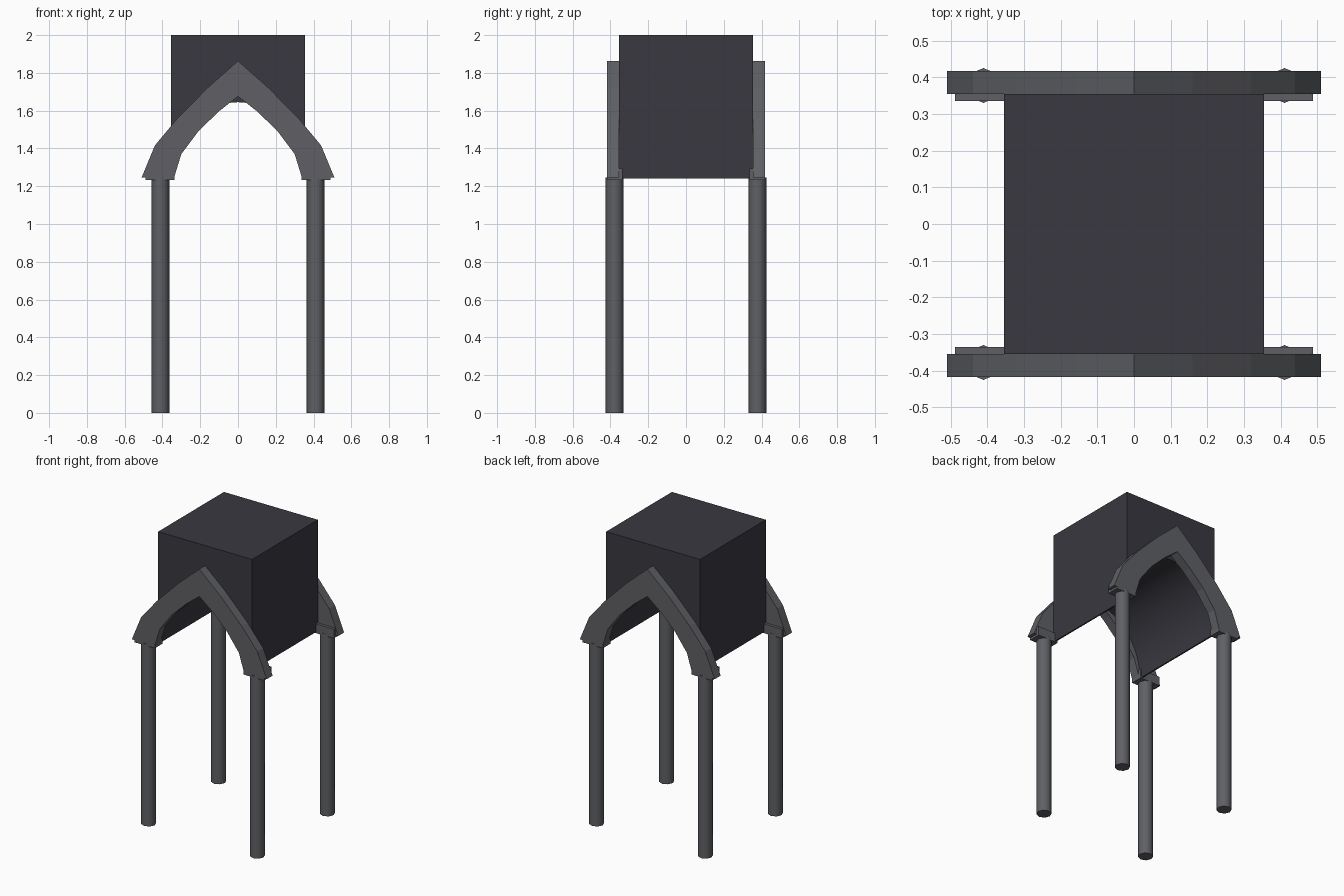
import bpy, bmesh
from math import sin, cos, pi, radians

if "Cube" in bpy.data.objects:
    bpy.data.objects.remove(bpy.data.objects["Cube"])


def material(name, rgb):
    m = bpy.data.materials.new(name)
    m.diffuse_color = (*rgb, 1)
    m.use_nodes = True
    m.node_tree.nodes["Principled BSDF"].inputs["Base Color"].default_value = m.diffuse_color
    return m


DARK = material("dark_slate", (0.042, 0.040, 0.052))
GREY = material("grey_stone", (0.115, 0.118, 0.130))


def finish(name, bm, mat, smooth=None):
    bmesh.ops.recalc_face_normals(bm, faces=bm.faces)
    me = bpy.data.meshes.new(name)
    bm.to_mesh(me)
    bm.free()
    me.materials.append(mat)
    ob = bpy.data.objects.new(name, me)
    bpy.context.collection.objects.link(ob)
    if smooth:
        bpy.ops.object.select_all(action='DESELECT')
        ob.select_set(True)
        bpy.context.view_layer.objects.active = ob
        bpy.ops.object.shade_smooth_by_angle(angle=radians(smooth))
    return ob


def extrude_y(bm, polygons, y0, y1):
    """Extrude polygons drawn in x, z from y0 to y1."""
    faces = [bm.faces.new([bm.verts.new((x, y0, z)) for x, z in p]) for p in polygons]
    bmesh.ops.remove_doubles(bm, verts=bm.verts, dist=1e-5)
    res = bmesh.ops.extrude_face_region(bm, geom=list(bm.faces), use_keep_orig=True)
    new = [v for v in res["geom"] if isinstance(v, bmesh.types.BMVert)]
    bmesh.ops.translate(bm, verts=new, vec=(0, y1 - y0, 0))


# Main block with a rounded vault running through it from front to back
W, BASE = 0.355, 1.24
SEG = 24
vault = [(0.345 * cos(pi * i / SEG), BASE + 0.405 * sin(pi * i / SEG))
         for i in range(SEG + 1)]
bm = bmesh.new()
extrude_y(bm, [[(-W, BASE), (-W, 2.0), (W, 2.0), (W, BASE)] + vault], -W, W)
finish("vaulted_block", bm, DARK, 30)

# Pointed arches on front and back, as a band of matching outer and inner points
outer = [(0.51, 1.247), (0.44, 1.416), (0.32, 1.56), (0.16, 1.722), (0, 1.863)]
inner = [(0.338, 1.247), (0.30, 1.37), (0.208, 1.493), (0.10, 1.597), (0, 1.676)]
outer += [(-x, z) for x, z in outer[-2::-1]]
inner += [(-x, z) for x, z in inner[-2::-1]]
band = [[outer[i], outer[i + 1], inner[i + 1], inner[i]] for i in range(len(outer) - 1)]
for side, s in (("front", -1), ("back", 1)):
    bm = bmesh.new()
    extrude_y(bm, band, s * 0.355, s * 0.418)
    finish(side + "_arch", bm, GREY)

    for hand, h in (("left", -1), ("right", 1)):
        # Square capital under each arch foot
        bm = bmesh.new()
        bmesh.ops.create_cube(bm, size=1)
        bmesh.ops.scale(bm, vec=(0.153, 0.082, 0.063), verts=bm.verts)
        bmesh.ops.translate(bm, vec=(h * 0.4125, s * 0.377, 1.2635), verts=bm.verts)
        finish(f"{side}_{hand}_capital", bm, GREY)

        # Eight-sided smooth column
        bm = bmesh.new()
        bmesh.ops.create_cone(bm, cap_ends=True, segments=8, radius1=0.0475,
                              radius2=0.0475, depth=1.246)
        bmesh.ops.translate(bm, vec=(h * 0.411, s * 0.378, 0.623), verts=bm.verts)
        finish(f"{side}_{hand}_column", bm, GREY, 60)
